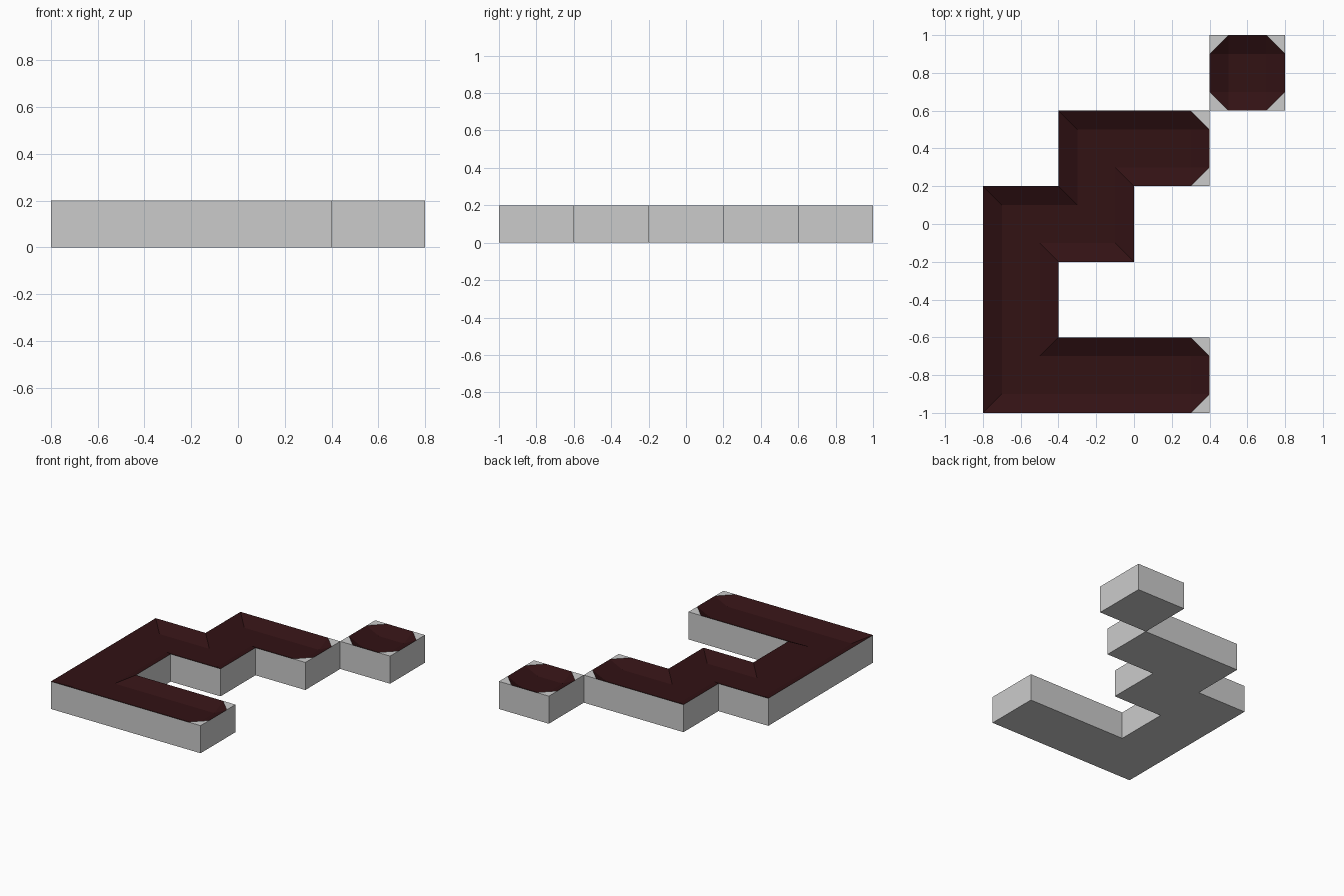
import bpy, bmesh
from mathutils import Vector

if "Cube" in bpy.data.objects:
    bpy.data.objects.remove(bpy.data.objects["Cube"])

TOP, FLOOR, INSET = 0.2, 0.15, 0.1

# Counter-clockwise outlines on a 0.4 grid
CHANNEL = [(-.8, -1), (.4, -1), (.4, -.6), (-.4, -.6), (-.4, -.2), (0, -.2),
           (0, .2), (.4, .2), (.4, .6), (-.4, .6), (-.4, .2), (-.8, .2)]
TILE = [(.4, .6), (.8, .6), (.8, 1), (.4, 1)]

dark = bpy.data.materials.new("dark_red")
dark.diffuse_color = (0.032, 0.006, 0.007, 1)
dark.use_nodes = True
dark.node_tree.nodes["Principled BSDF"].inputs["Base Color"].default_value = dark.diffuse_color


def make_object(name, faces, mat=None):
    bm = bmesh.new()
    for f in faces:
        bm.faces.new([bm.verts.new(p) for p in f])
    bmesh.ops.remove_doubles(bm, verts=bm.verts, dist=1e-4)
    me = bpy.data.meshes.new(name)
    bm.to_mesh(me)
    bm.free()
    if mat:
        me.materials.append(mat)
    bpy.context.collection.objects.link(bpy.data.objects.new(name, me))


def at(p, z):
    return Vector((p.x, p.y, z))


def build(name, outline):
    pts = [Vector(p) for p in outline]
    n = len(pts)
    edges = [pts[(i + 1) % n] - pts[i] for i in range(n)]
    dirs = [e.normalized() for e in edges]
    convex = [dirs[i - 1].cross(dirs[i]) > 0 for i in range(n)]
    # Dead ends: one-cell edges between two outward corners
    dead = [edges[i].length < .41 and convex[i] and convex[(i + 1) % n] for i in range(n)]
    cut = [dead[i] or dead[i - 1] for i in range(n)]

    before = [p - dirs[i - 1] * INSET * cut[i] for i, p in enumerate(pts)]
    after = [p + dirs[i] * INSET * cut[i] for i, p in enumerate(pts)]
    inner = [p + INSET * (dirs[i - 1].orthogonal() + dirs[i].orthogonal())
             for i, p in enumerate(pts)]

    # Bottom, side walls and flat corner pieces
    base = [[at(p, 0) for p in reversed(pts)]]
    # Sunken floor and sloping banks
    lining = [[at(p, FLOOR) for p in inner]]
    for i in range(n):
        j = (i + 1) % n
        base.append([at(pts[i], 0), at(pts[j], 0), at(pts[j], TOP), at(pts[i], TOP)])
        lining.append([at(after[i], TOP), at(before[j], TOP),
                       at(inner[j], FLOOR), at(inner[i], FLOOR)])
        if cut[i]:
            base.append([at(before[i], TOP), at(pts[i], TOP), at(after[i], TOP)])
            lining.append([at(before[i], TOP), at(after[i], TOP), at(inner[i], FLOOR)])
    make_object(name + "_base", base)
    make_object(name + "_basin", lining, dark)


build("channel", CHANNEL)
build("end_tile", TILE)
